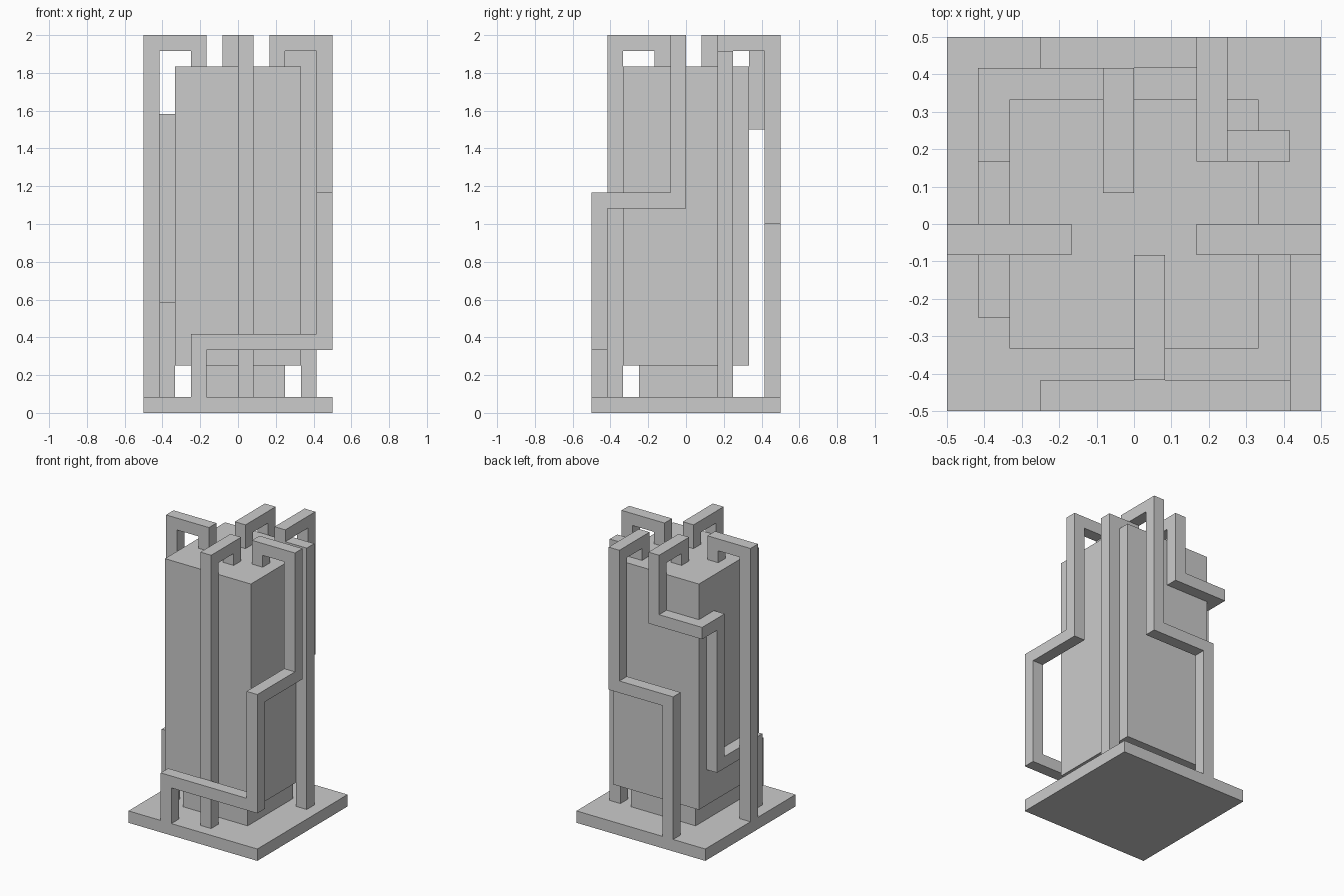
import bpy, bmesh
from mathutils import Vector

if "Cube" in bpy.data.objects:
    bpy.data.objects.remove(bpy.data.objects["Cube"])

U = 1 / 12  # every part sits on a grid of 1/12 unit


def add_mesh(name, bm):
    bmesh.ops.recalc_face_normals(bm, faces=bm.faces)
    mesh = bpy.data.meshes.new(name)
    bm.to_mesh(mesh)
    bm.free()
    bpy.context.collection.objects.link(bpy.data.objects.new(name, mesh))


def block(name, half, z0, z1):
    """Square block centred on the z axis."""
    bm = bmesh.new()
    bmesh.ops.create_cube(bm, size=1)
    for v in bm.verts:
        v.co = Vector((v.co.x * 2 * half, v.co.y * 2 * half,
                       z0 + (v.co.z + 0.5) * (z1 - z0))) * U
    add_mesh(name, bm)


def pipe(name, points):
    """Square pipe, one grid cell thick, with mitred right-angle bends."""
    pts = [Vector(p) for p in points]
    dirs = [(b - a).normalized() for a, b in zip(pts, pts[1:])]
    side = dirs[0].orthogonal().normalized()
    axes = [Vector((1, 0, 0)), Vector((0, 1, 0)), Vector((0, 0, 1))]
    s, t = [a for a in axes if abs(a.dot(dirs[0])) < 0.5]
    ring = [(s * i + t * j) * 0.5 for i, j in ((-1, -1), (1, -1), (1, 1), (-1, 1))]
    bm = bmesh.new()
    rings = []
    for k, p in enumerate(pts):
        if 0 < k < len(pts) - 1:
            d, e = dirs[k - 1], dirs[k]
            ring = [v - d * v.dot(e) for v in ring]
        rings.append([bm.verts.new((p + v) * U) for v in ring])
        if k < len(dirs):
            ring = [v - dirs[k] * v.dot(dirs[k]) for v in ring]
    for a, b in zip(rings, rings[1:]):
        for i in range(4):
            j = (i + 1) % 4
            bm.faces.new((a[i], a[j], b[j], b[i]))
    bm.faces.new(rings[0])
    bm.faces.new(rings[-1])
    add_mesh(name, bm)


# Core: base plate, recessed plinth, tower
block("base_plate", 6, 0, 1)
block("plinth", 3, 1, 3)
block("tower", 4, 3, 22)

# Pipes: each leaves the roof, hooks over the edge and runs down to the base
pipe("front_pipe", [(.5, -1.5, 22), (.5, -1.5, 23.5), (.5, -4.5, 23.5), (.5, -4.5, 1)])
pipe("right_front_pipe", [(2.5, -.5, 22), (2.5, -.5, 23.5), (5.5, -.5, 23.5),
                          (5.5, -.5, 13.5), (5.5, -5.5, 13.5), (5.5, -5.5, 4.5),
                          (-2.5, -5.5, 4.5), (-2.5, -5.5, 1)])
pipe("left_pipe", [(-2.5, -.5, 22), (-2.5, -.5, 23.5), (-5.5, -.5, 23.5), (-5.5, -.5, 1)])
pipe("back_left_pipe", [(-.5, 1.5, 22), (-.5, 1.5, 23.5), (-.5, 4.5, 23.5),
                        (-.5, 4.5, 18.5), (-4.5, 4.5, 18.5), (-4.5, 2.5, 18.5),
                        (-4.5, 2.5, 6.5), (-4.5, -2.5, 6.5), (-4.5, -2.5, 1)])
pipe("back_pipe", [(2.5, 2.5, 22), (2.5, 2.5, 23.5), (2.5, 5.5, 23.5),
                   (2.5, 5.5, 12.5), (-2.5, 5.5, 12.5), (-2.5, 5.5, 1)])
pipe("right_branch_pipe", [(3, 2.5, 22.5), (4.5, 2.5, 22.5), (4.5, 2.5, 1)])
